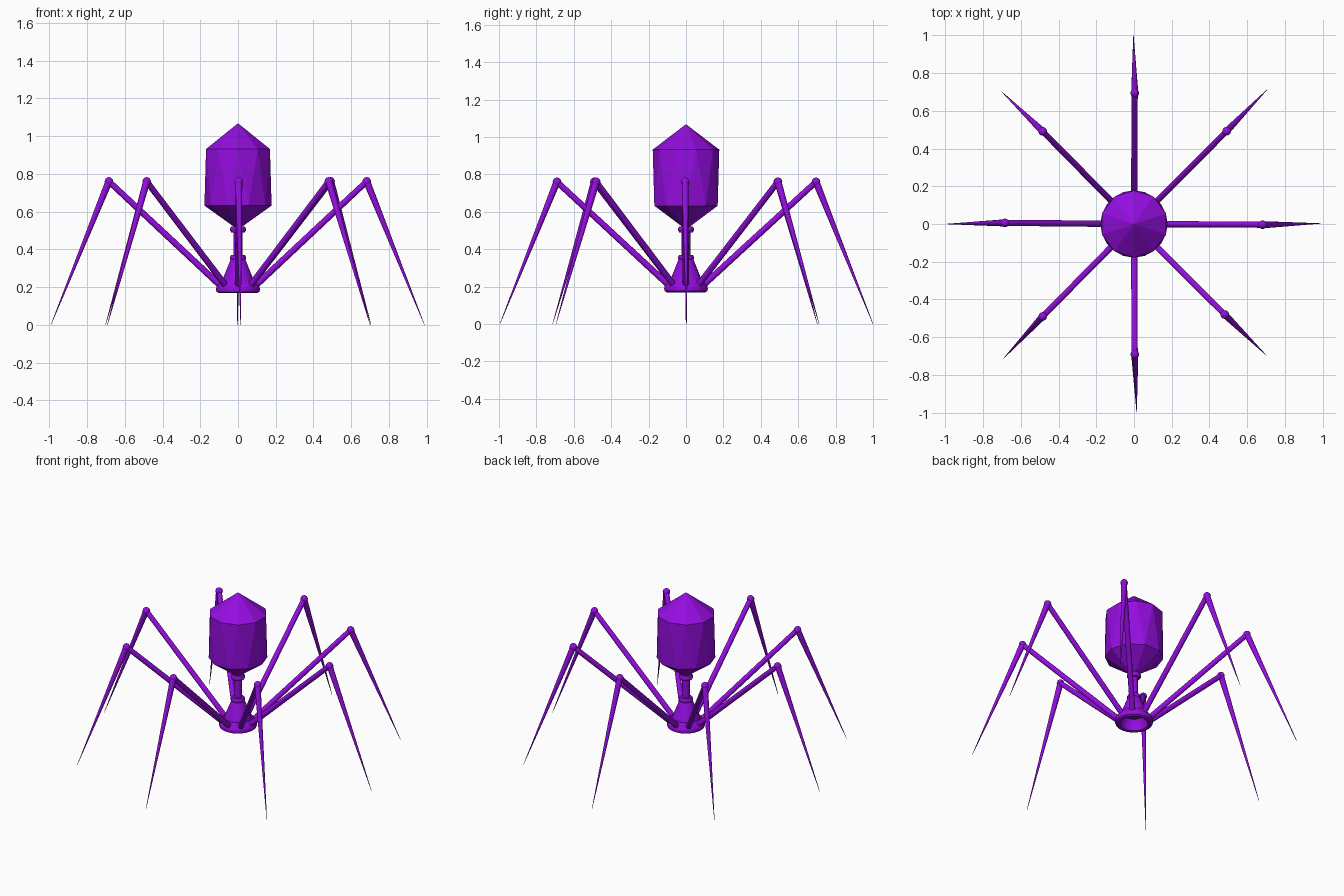
import bpy, bmesh, math
from mathutils import Vector

if "Cube" in bpy.data.objects:
    bpy.data.objects.remove(bpy.data.objects["Cube"])

purple = bpy.data.materials.new("purple")
purple.diffuse_color = (0.30, 0.004, 0.75, 1)
purple.use_nodes = True
purple.node_tree.nodes["Principled BSDF"].inputs["Base Color"].default_value = purple.diffuse_color


def finish(name, bm, smooth=False):
    bmesh.ops.recalc_face_normals(bm, faces=bm.faces)
    me = bpy.data.meshes.new(name)
    bm.to_mesh(me)
    bm.free()
    me.materials.append(purple)
    ob = bpy.data.objects.new(name, me)
    bpy.context.collection.objects.link(ob)
    if smooth:
        bpy.ops.object.select_all(action='DESELECT')
        bpy.context.view_layer.objects.active = ob
        ob.select_set(True)
        bpy.ops.object.shade_smooth_by_angle(angle=math.radians(35))
    return ob


def lathe(name, profile, sides=24):
    """Spin a closed (radius, z) profile around the z axis."""
    bm = bmesh.new()
    rings = []
    for r, z in profile:
        rings.append([bm.verts.new((r * math.cos(2 * math.pi * i / sides),
                                    r * math.sin(2 * math.pi * i / sides), z))
                      for i in range(sides)])
    for a, b in zip(rings, rings[1:] + rings[:1]):
        for i in range(sides):
            j = (i + 1) % sides
            bm.faces.new((a[i], a[j], b[j], b[i]))
    bmesh.ops.remove_doubles(bm, verts=bm.verts, dist=1e-5)
    return finish(name, bm, True)


def rod(name, a, b, r1, r2, sides=12):
    a, b = Vector(a), Vector(b)
    bm = bmesh.new()
    bmesh.ops.create_cone(bm, cap_ends=True, segments=sides, radius1=r1,
                          radius2=r2, depth=(b - a).length)
    rot = Vector((0, 0, 1)).rotation_difference(b - a).to_matrix().to_4x4()
    bm.transform(rot)
    bmesh.ops.translate(bm, verts=bm.verts, vec=(a + b) / 2)
    return finish(name, bm, True)


# faceted head: two ten-sided rings, half a step apart, with pointed ends
bm = bmesh.new()
top = bm.verts.new((0, 0, 1.068))
bottom = bm.verts.new((0, 0, 0.505))
N, R = 10, 0.178
ring = lambda z, off: [bm.verts.new((R * math.cos(2 * math.pi * (i + off) / N),
                                     R * math.sin(2 * math.pi * (i + off) / N), z))
                       for i in range(N)]
low, high = ring(0.632, 0), ring(0.932, 0.5)
for i in range(N):
    j = (i + 1) % N
    bm.faces.new((high[i], high[j], top))
    bm.faces.new((low[j], low[i], bottom))
    bm.faces.new((low[i], low[j], high[i]))
    bm.faces.new((low[j], high[j], high[i]))
finish("head", bm)

# neck shaft and its collars
rod("neck", (0, 0, 0.22), (0, 0, 0.56), 0.024, 0.024, 20)
for name, z in (("upper_collar", 0.505), ("lower_collar", 0.355)):
    lathe(name, [(0.02, z - 0.015), (0.036, z - 0.015), (0.042, z - 0.006),
                 (0.042, z + 0.006), (0.036, z + 0.015), (0.02, z + 0.015)])

# hollow conical base
lathe("base_cone", [(0.02, 0.35), (0.038, 0.35), (0.078, 0.25), (0.095, 0.205),
                    (0.08, 0.205), (0.065, 0.24), (0.02, 0.24)])
lathe("base_ring", [(0.078, 0.235), (0.09, 0.235), (0.113, 0.205), (0.117, 0.19),
                    (0.113, 0.175), (0.1, 0.168), (0.085, 0.172), (0.08, 0.185)])

# legs: knee x, y then foot x, y
legs = [(0.682, -0.004, 0.988, 0.003), (0.491, 0.492, 0.705, 0.712),
        (0.004, 0.695, -0.003, 1.0), (-0.484, 0.491, -0.702, 0.702),
        (-0.684, 0.006, -0.991, 0.0), (-0.484, -0.49, -0.692, -0.713),
        (0.004, -0.69, 0.014, -0.995), (0.481, -0.48, 0.70, -0.695)]
for n, (kx, ky, fx, fy) in enumerate(legs, 1):
    knee = Vector((kx, ky, 0.76))
    out = Vector((kx, ky, 0)).normalized()
    rod(f"upper_leg_{n}", out * 0.09 + Vector((0, 0, 0.205)), knee, 0.017, 0.016)
    rod(f"lower_leg_{n}", knee, (fx, fy, 0), 0.019, 0.001)
    bm = bmesh.new()
    bmesh.ops.create_uvsphere(bm, u_segments=14, v_segments=8, radius=0.023)
    bmesh.ops.translate(bm, verts=bm.verts, vec=knee)
    finish(f"knee_{n}", bm, True)
